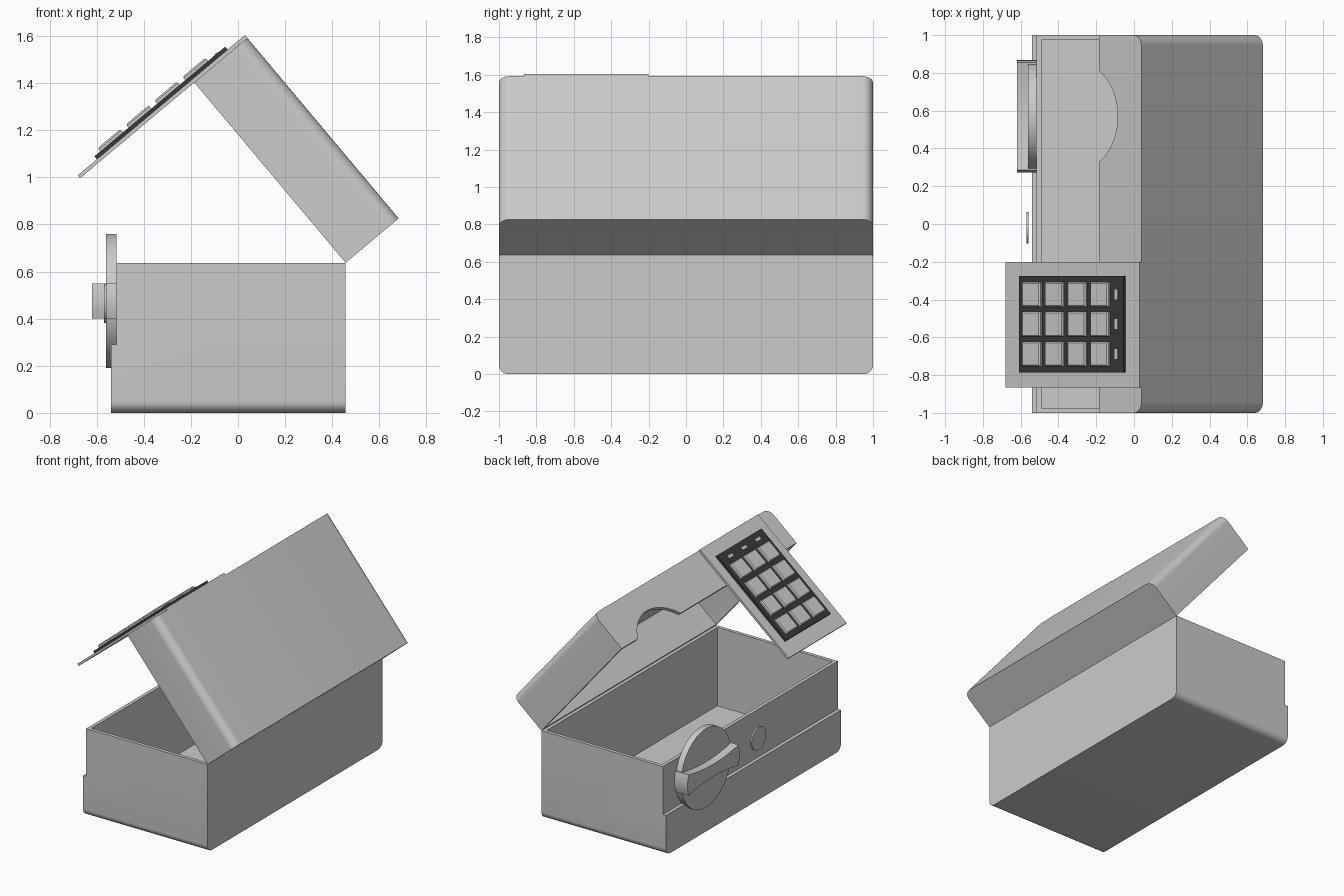
import bpy, bmesh, math
from mathutils import Matrix

if "Cube" in bpy.data.objects:
    bpy.data.objects.remove(bpy.data.objects["Cube"])

HINGE = (0.457, 0, 0.637)
LID_TURN = math.radians(50)


def prism(name, pts, x0, x1):
    """Extrude a (y, z) outline along x."""
    bm = bmesh.new()
    face = bm.faces.new([bm.verts.new((x0, y, z)) for y, z in pts])
    ext = bmesh.ops.extrude_face_region(bm, geom=[face])
    moved = [g for g in ext["geom"] if isinstance(g, bmesh.types.BMVert)]
    bmesh.ops.translate(bm, vec=(x1 - x0, 0, 0), verts=moved)
    bmesh.ops.recalc_face_normals(bm, faces=bm.faces)
    mesh = bpy.data.meshes.new(name)
    bm.to_mesh(mesh)
    bm.free()
    ob = bpy.data.objects.new(name, mesh)
    bpy.context.collection.objects.link(ob)
    return ob


def box(name, x, y, z):
    return prism(name, [(y[0], z[0]), (y[1], z[0]), (y[1], z[1]), (y[0], z[1])], x[0], x[1])


def disc(name, x, y, z, r, n=64):
    pts = [(y + r * math.cos(2 * math.pi * i / n), z + r * math.sin(2 * math.pi * i / n)) for i in range(n)]
    return prism(name, pts, x[0], x[1])


def arch(half, flat_z, round_z, r, n=8):
    """Outline with square corners at flat_z and rounded ones at round_z."""
    s = 1 if round_z > flat_z else -1
    right = [(half - r + r * math.cos(a), round_z + s * (r * math.sin(a) - r))
             for a in (math.pi / 2 * i / n for i in range(n + 1))]
    return [(half, flat_z)] + right + [(-y, z) for y, z in reversed(right)] + [(-half, flat_z)]


def smooth(ob):
    bpy.ops.object.select_all(action='DESELECT')
    ob.select_set(True)
    bpy.context.view_layer.objects.active = ob
    bpy.ops.object.shade_smooth_by_angle(angle=math.radians(30))


def cut(ob, cutters):
    bpy.context.view_layer.objects.active = ob
    for c in cutters:
        c.hide_render = True
        mod = ob.modifiers.new("cut", 'BOOLEAN')
        mod.operation, mod.solver, mod.object = 'DIFFERENCE', 'EXACT', c
        bpy.ops.object.modifier_apply(modifier=mod.name)
        bpy.data.objects.remove(c, do_unlink=True)


def swing(ob):
    """Place a part modelled on the closed lid (hinge at origin) in the open pose."""
    ob.data.transform(Matrix.Translation(HINGE) @ Matrix.Rotation(LID_TURN, 4, 'Y'))
    ob.data.update()


# Base tray with stepped front and open cavity
base = prism("base", arch(1, 0.637, 0, 0.05), -0.54, HINGE[0])
cut(base, [box("cavity", (-0.49, 0.432), (-0.975, 0.975), (0.07, 0.8)),
           box("front_step", (-0.7, -0.515), (-1.2, 1.2), (0.29, 0.8))])
smooth(base)

# Lid shell with a round notch for the dial
lid = prism("lid", arch(1, 0, 0.294, 0.055), -1, 0)
cut(lid, [prism("hollow", arch(0.975, -0.2, 0.27, 0.035), -0.975, -0.025),
          disc("notch", (-1.1, -0.9), 0.57, -0.16, 0.29)])
swing(lid)
smooth(lid)

# Dial, grip and button on the front
dial = disc("dial", (-0.56, -0.515), 0.57, 0.475, 0.285)
smooth(dial)
side = [(0.285 * t, 0.045 + 0.03 * t * t) for t in (1 - i / 8 for i in range(17))]
end = [(-0.285 - 0.0125 * (1 - t * t), 0.075 * t) for t in (0.67, 0.33, 0, -0.33, -0.67)]
half = side + end
outline = half + [(-y, -z) for y, z in half]
grip = prism("dial_grip", [(0.57 + y, 0.475 + z) for y, z in outline], -0.62, -0.515)
smooth(grip)
smooth(disc("button", (-0.57, -0.559), -0.02, 0.465, 0.083, 48))

# Keypad plate hanging from the lid front
swing(box("keypad_plate", (-1.016, -1.0), (-0.865, -0.2), (-0.633, 0.294)))
dark = bpy.data.materials.new("dark_grey")
dark.diffuse_color = (0.04, 0.04, 0.04, 1)
dark.use_nodes = True
dark.node_tree.nodes["Principled BSDF"].inputs["Base Color"].default_value = dark.diffuse_color
panel = box("keypad_panel", (-1.032, -1.016), (-0.785, -0.275), (-0.526, 0.198))
panel.data.materials.append(dark)
swing(panel)

# Keys and indicator lights
for row, y in enumerate((-0.373, -0.53, -0.688)):
    for col in range(4):
        v = -0.431 + 0.157 * col
        key = box(f"key_{row}_{col}", (-1.05, -1.03), (y - 0.066, y + 0.066), (v - 0.063, v + 0.063))
        bm = bmesh.new()
        bm.from_mesh(key.data)
        top = [e for e in bm.edges if all(vt.co.x < -1.045 for vt in e.verts)]
        bmesh.ops.bevel(bm, geom=top, offset=0.007, segments=1, affect='EDGES')
        bm.to_mesh(key.data)
        bm.free()
        swing(key)
    swing(box(f"light_{row}", (-1.036, -1.03), (y - 0.026, y + 0.026), (0.139, 0.158)))
